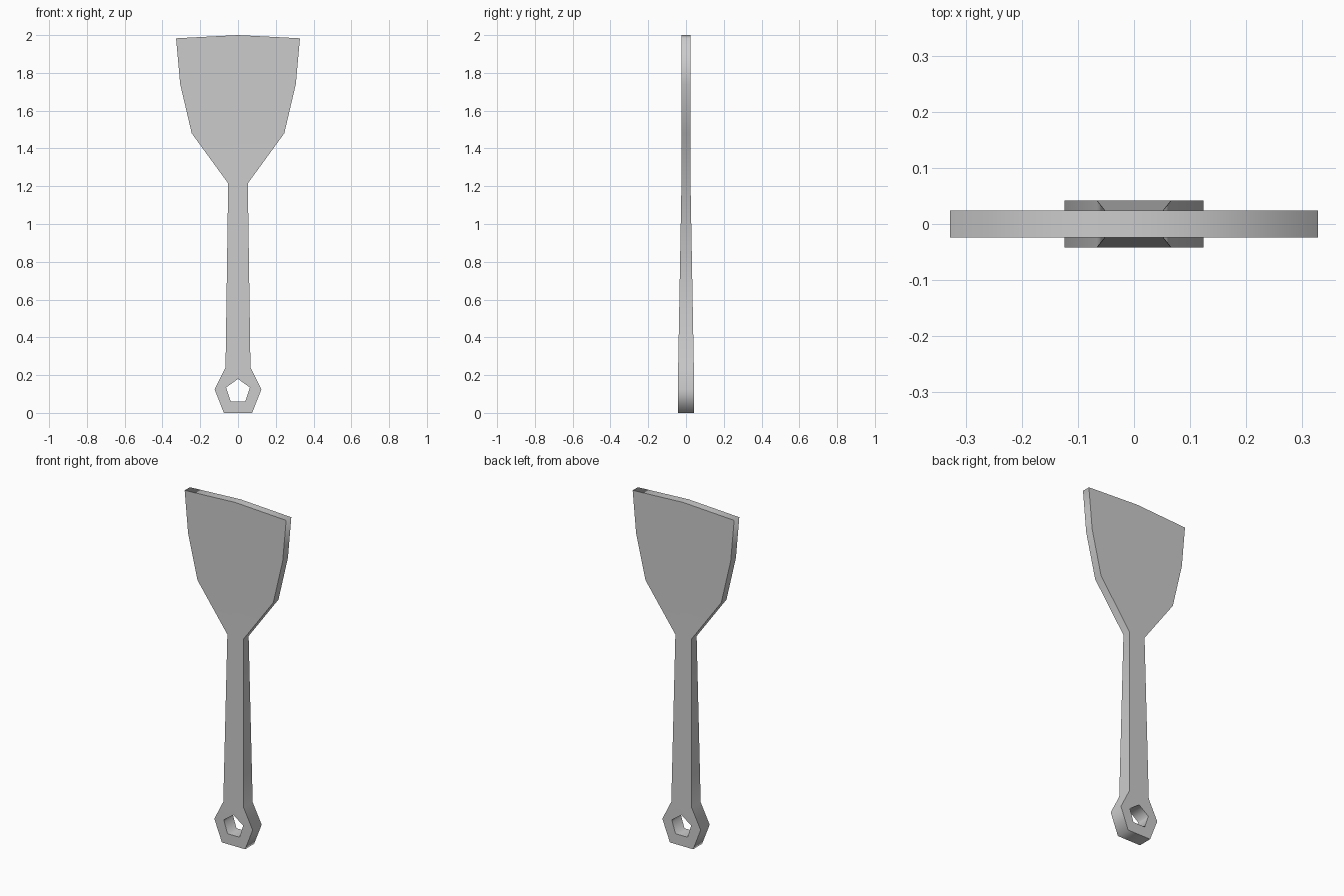
import bpy
import bmesh
from math import pi

cube = bpy.data.objects.get("Cube")
if cube:
    bpy.data.objects.remove(cube, do_unlink=True)

steel = bpy.data.materials.new("light grey")
steel.use_nodes = True
grey = (0.6, 0.6, 0.6, 1)
steel.diffuse_color = grey
steel.node_tree.nodes["Principled BSDF"].inputs["Base Color"].default_value = grey

# Sections from the hanging end up to the blade tip: height, half width, half thickness
THICK, THIN = 0.0415, 0.024
sections = [
    (0.0, 0.075, THICK), (0.125, 0.124, THICK), (0.24, 0.066, THICK),
    (1.215, 0.052, THIN), (1.48, 0.245, THIN), (1.74, 0.306, THIN),
    (1.983, 0.328, THIN),
]

# Body: stacked six-point sections, with the middle of the tip raised
bm = bmesh.new()
rings = []
for z, w, t in sections:
    peak = 2.0 if z == sections[-1][0] else z
    points = [(-w, -t, z), (0, -t, peak), (w, -t, z),
              (w, t, z), (0, t, peak), (-w, t, z)]
    rings.append([bm.verts.new(p) for p in points])
for low, high in zip(rings, rings[1:]):
    for i in range(6):
        j = (i + 1) % 6
        bm.faces.new((low[i], low[j], high[j], high[i]))
bm.faces.new(rings[0])
top = rings[-1]
bm.faces.new((top[0], top[1], top[4], top[5]))
bm.faces.new((top[1], top[2], top[3], top[4]))
bmesh.ops.recalc_face_normals(bm, faces=bm.faces)
mesh = bpy.data.meshes.new("spatula")
bm.to_mesh(mesh)
bm.free()
spatula = bpy.data.objects.new("spatula", mesh)
bpy.context.collection.objects.link(spatula)
mesh.materials.append(steel)

# Five-sided hanging hole
bpy.ops.mesh.primitive_cylinder_add(vertices=5, radius=0.066, depth=0.4,
                                    location=(0, 0, 0.114), rotation=(pi / 2, 0, 0))
cutter = bpy.context.object
cutter.name = "hole_cutter"
cutter.hide_render = True
cutter.data.materials.append(steel)
cut = spatula.modifiers.new("hanging hole", 'BOOLEAN')
cut.object = cutter
cut.solver = 'EXACT'
bpy.ops.object.select_all(action='DESELECT')
spatula.select_set(True)
bpy.context.view_layer.objects.active = spatula
bpy.ops.object.modifier_apply(modifier=cut.name)
bpy.data.objects.remove(cutter, do_unlink=True)

# Smooth rim, kept crisp against the flat front and back
bm = bmesh.new()
bm.from_mesh(mesh)
bm.normal_update()
for face in bm.faces:
    face.smooth = True
for edge in bm.edges:
    flat = [abs(f.normal.y) > 0.9 for f in edge.link_faces]
    edge.smooth = len(set(flat)) == 1
bm.to_mesh(mesh)
bm.free()
